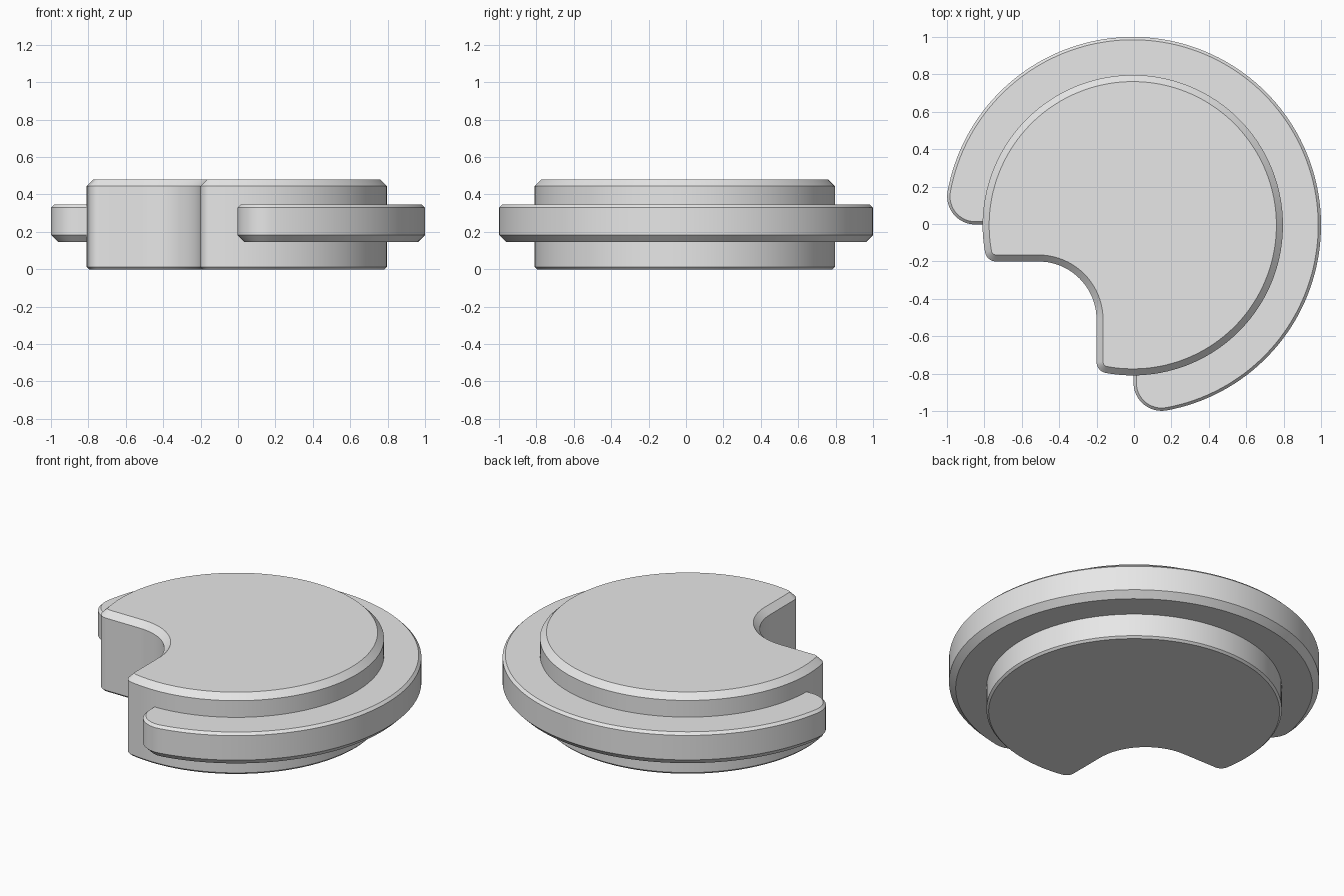
import bpy, bmesh, math
from mathutils import Vector

if "Cube" in bpy.data.objects:
    bpy.data.objects.remove(bpy.data.objects["Cube"])

grey = bpy.data.materials.new("light grey")
grey.diffuse_color = (0.8, 0.8, 0.8, 1)
grey.use_nodes = True
grey.node_tree.nodes["Principled BSDF"].inputs["Base Color"].default_value = grey.diffuse_color


def arc(cx, cy, r, a0, a1, n):
    return [Vector((cx + r * math.cos(a0 + (a1 - a0) * i / n),
                    cy + r * math.sin(a0 + (a1 - a0) * i / n))) for i in range(n + 1)]


def half_disc(R, cut_y, f):
    """Outer arc from the 45 degree axis to the cut line, ending in a rounded corner."""
    cy = cut_y + f
    cx = -math.sqrt((R - f) ** 2 - cy ** 2)
    a = math.atan2(cy, cx) % (2 * math.pi)
    return arc(0, 0, R, math.pi / 4, a, 56) + arc(cx, cy, f, a, 1.5 * math.pi, 12)[1:]


def mirrored(half):
    """Complete the outline across the line y = x (first and last points lie on it)."""
    return half + [Vector((p.y, p.x)) for p in reversed(half[1:-1])]


def inset(pts, d):
    out = []
    for i, p in enumerate(pts):
        e1 = (p - pts[i - 1]).normalized()
        e2 = (pts[(i + 1) % len(pts)] - p).normalized()
        n1, n2 = Vector((-e1.y, e1.x)), Vector((-e2.y, e2.x))
        out.append(p + (n1 + n2) * (d / (1 + n1.dot(n2))))
    return out


def slab(name, outline, layers):
    """Stack inset copies of the outline into a bevelled slab."""
    bm = bmesh.new()
    loops = [[bm.verts.new((p.x, p.y, z)) for p in inset(outline, d)] for z, d in layers]
    n = len(outline)
    for a, b in zip(loops, loops[1:]):
        for i in range(n):
            j = (i + 1) % n
            bm.faces.new((a[i], a[j], b[j], b[i]))
    bm.faces.new(loops[0][::-1])
    bm.faces.new(loops[-1])
    bmesh.ops.recalc_face_normals(bm, faces=bm.faces)
    me = bpy.data.meshes.new(name)
    bm.to_mesh(me)
    bm.free()
    me.materials.append(grey)
    ob = bpy.data.objects.new(name, me)
    bpy.context.collection.objects.link(ob)
    ob.location = (-0.0065, -0.0065, 0)
    bpy.ops.object.select_all(action='DESELECT')
    ob.select_set(True)
    bpy.context.view_layer.objects.active = ob
    bpy.ops.object.shade_smooth_by_angle(angle=math.radians(30))
    return ob


# Round body with a notch whose inner corner is concave
notch, r = -0.194, 0.31
body = half_disc(0.803, notch, 0.06)
body += arc(notch - r, notch - r, r, math.pi / 2, math.pi / 4, 10)
slab("body", mirrored(body), [(0, 0.012), (0.012, 0), (0.445, 0), (0.48, 0.035)])

# Three-quarter flange around the body, with rounded ends
flange = half_disc(1.0065, 0.004, 0.15) + [Vector((0.004, 0.004))]
slab("flange", mirrored(flange), [(0.147, 0.036), (0.183, 0), (0.33, 0), (0.345, 0.015)])
